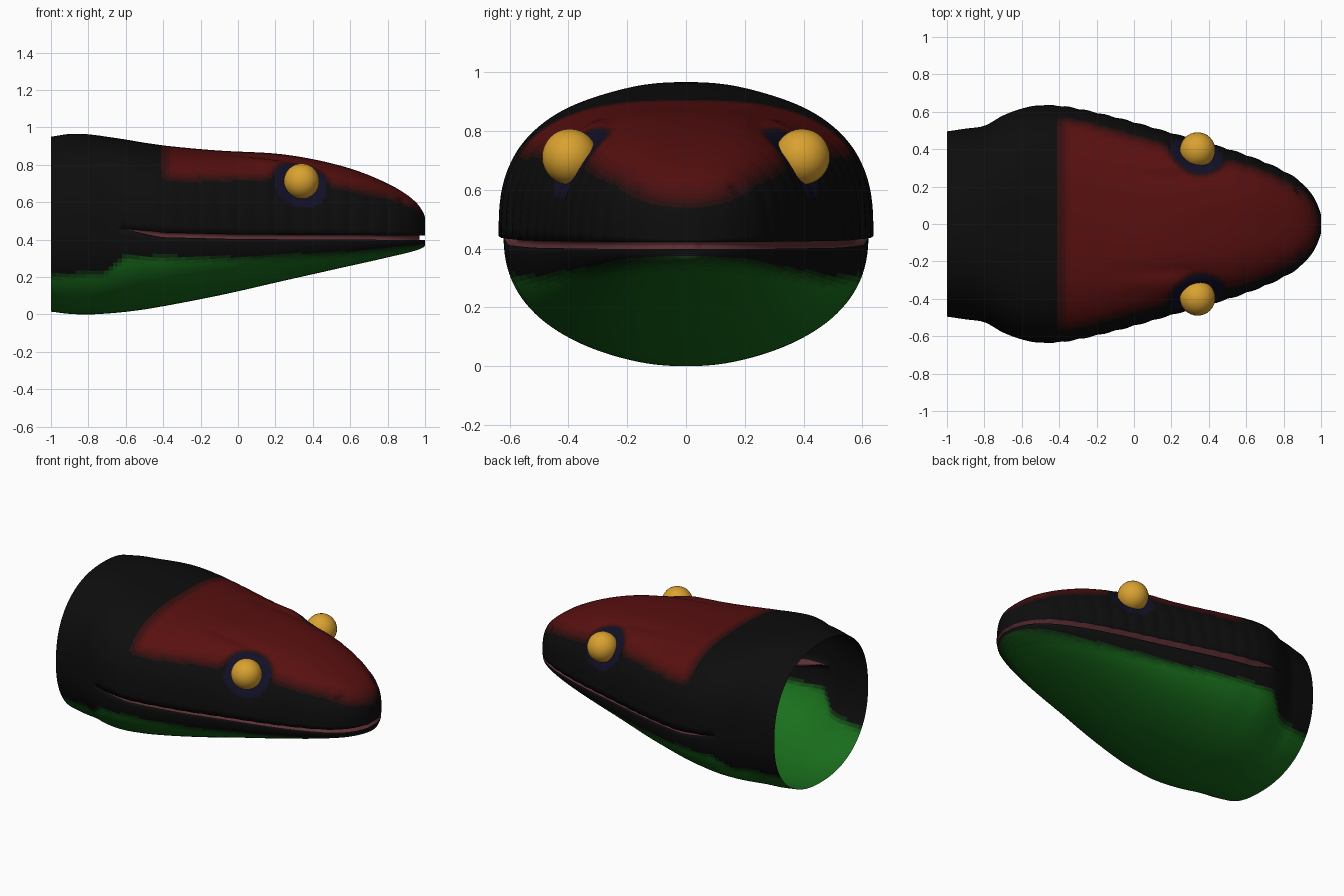
import bpy, bmesh, math
from mathutils import Vector

if "Cube" in bpy.data.objects:
    bpy.data.objects.remove(bpy.data.objects["Cube"])

# Stations along the head: x, half width, top z, bottom z
STATIONS = [
    (-1.0, .495, .95, .015), (-.9, .51, .965, .003), (-.8, .525, .963, 0), (-.7, .58, .95, .005),
    (-.6, .617, .935, .014), (-.5, .632, .918, .027), (-.35, .622, .898, .053), (-.1, .567, .876, .102),
    (.2, .483, .86, .17), (.4, .428, .83, .215), (.6, .365, .78, .26), (.8, .28, .70, .305),
    (.9, .215, .642, .328), (.96, .145, .59, .345), (.99, .08, .545, .358), (1.0, .04, .51, .37)]
LIP = [(-1, .47), (-.6, .455), (-.4, .425), (0, .415), (1, .41)]
RED_EDGE = [(-.4, .72), (.2, .73), (.5, .69), (.8, .63), (1, .55)]
GREEN_EDGE = [(-1, .21), (-.72, .22), (-.6, .31), (0, .30), (.6, .33), (1, .365)]
EYE = Vector((.34, .395, .712))
NOSTRIL = Vector((.9, .2, .612))


def smooth(a, b, v):
    k = min(1, max(0, (v - a) / (b - a)))
    return k * k * (3 - 2 * k)


def lerp(table, x):
    for (x0, v0), (x1, v1) in zip(table, table[1:]):
        if x <= x1:
            return v0 + (v1 - v0) * max(0, (x - x0) / (x1 - x0))
    return table[-1][1]


def station(x):
    """Cubic interpolation of the stations, in a parameter that rounds the snout."""
    par = lambda v: -math.sqrt(max(0, 1 - v) / 2)
    ts = [par(s[0]) for s in STATIONS]
    t, last = par(x), len(ts) - 1
    i = max(k for k in range(last) if ts[k] <= t + 1e-9)
    h = ts[i + 1] - ts[i]
    u = min(1, max(0, (t - ts[i]) / h))

    def slope(k, c):
        a, b = max(0, k - 1), min(last, k + 1)
        return (STATIONS[b][c] - STATIONS[a][c]) / (ts[b] - ts[a])
    return [(2*u**3 - 3*u**2 + 1) * STATIONS[i][c] + (u**3 - 2*u**2 + u) * h * slope(i, c)
            + (3*u**2 - 2*u**3) * STATIONS[i + 1][c] + (u**3 - u**2) * h * slope(i + 1, c)
            for c in (1, 2, 3)]


def bump(p, centre, radii):
    return math.exp(-sum(((a - b) / r) ** 2 for a, b, r in zip(p, centre, radii)))


NL, NU = 30, 46          # segments below and above the mouth


def half_ring(x):
    """Half cross-section from chin to crown, with the mouth groove between."""
    w, top, bot = station(x)
    lip = lerp(LIP, x)
    g = smooth(-.63, -.42, x)
    gap = .012 * g
    n_up = 2.3 + .5 * smooth(-1, -.6, x)
    wl = w * (1 - .035 * g)
    pts = []
    for k in range(NL + 1):
        a = math.pi / 2 * (1 - k / NL)
        c, s = max(0, math.cos(a)), max(0, math.sin(a))
        if k == 0:
            c = 0
        pts.append(Vector((x, wl * c ** (2 / 2.25), lip - gap - (lip - gap - bot) * s ** (2 / 2.25))))
    back = .03 * g * smooth(.75, 1, x)
    for z in (lip - gap, lip + gap):
        pts.append(Vector((x - back, max(wl - .035 * g, wl * .6), z)))
    for k in range(NU + 1):
        a = math.pi / 2 * k / NU
        c, s = max(0, math.cos(a)), max(0, math.sin(a))
        if k == NU:
            c = 0
        p = Vector((x, w * c ** (2 / n_up), lip + gap + (top - lip - gap) * s ** (2 / n_up)))
        if 0 < c:
            # lip scales, eye socket, cheek crease and nostril
            p.y += .006 * g * (1 - smooth(.85, .95, x)) * abs(math.sin(math.pi * x / .1)) * c ** 2
            p.y -= .035 * bump(p, EYE, (.12, .12, .13))
            p.y -= .018 * bump(p, (.1, .42, .815), (.12, .08, .03))
            d = .022 * bump(p, NOSTRIL, (.03, .04, .025))
            p.y -= d
            p.x -= d
        # brow ridge and shallow crown grooves
        p.z += .02 * bump(p, (.22, .36, .83), (.2, .07, .08))
        p.z -= .008 * bump(p, (.2, .25, .84), (.25, .035, .1))
        pts.append(p)
    return pts


# Materials: black, blends to red and green, mouth, eye
BLACK, RED, GREEN = (.004, .004, .004), (.1, .005, .005), (.01, .16, .012)
STEPS = 6


def material(name, rgb):
    m = bpy.data.materials.new(name)
    m.diffuse_color = (*rgb, 1)
    m.use_nodes = True
    m.node_tree.nodes["Principled BSDF"].inputs["Base Color"].default_value = m.diffuse_color
    return m


def blend(rgb, k):
    return [a + (b - a) * k / STEPS for a, b in zip(BLACK, rgb)]


mats = [material("black_skin", BLACK)]
mats += [material(f"red_skin_{k}", blend(RED, k)) for k in range(1, STEPS + 1)]
mats += [material(f"green_skin_{k}", blend(GREEN, k)) for k in range(1, STEPS + 1)]
mats += [material("mouth_pink", (.11, .028, .034)), material("socket_blue", (.006, .005, .02))]
eye_mat = material("eye_gold", (.7, .36, .03))


def skin_index(c, j):
    if NL <= j <= NL + 2 and c.x > -.61:
        return 2 * STEPS + 1
    d = (c - EYE).length
    if c.z > .5 and (d < .15 or (c - NOSTRIL).length < .025):
        return 2 * STEPS + 2
    e = lerp(RED_EDGE, c.x)
    k = round(STEPS * smooth(-.44, -.32, c.x) * smooth(e - .03, e + .06, c.z) * smooth(.14, .19, d))
    if k:
        return k
    e = lerp(GREEN_EDGE, c.x)
    k = round(STEPS * (1 - smooth(e - .04, e + .02, c.z)))
    return STEPS + k if k else 0


# Head skin: loft half the head, close the snout, mirror
NX = 150
rows = [half_ring(1 - 2 * (1 - i / NX) ** 2) for i in range(NX + 1)]
rows.append([Vector((p.x, 0, p.z)) for p in rows[-1]])
bm = bmesh.new()
grid = [[bm.verts.new(p) for p in row] for row in rows]
for r0, r1 in zip(grid, grid[1:]):
    for j in range(len(r0) - 1):
        f = bm.faces.new((r0[j], r1[j], r1[j + 1], r0[j + 1]))
        f.material_index = skin_index(f.calc_center_median(), j)
        f.smooth = True
bmesh.ops.remove_doubles(bm, verts=bm.verts, dist=1e-5)
mirrored = bmesh.ops.duplicate(bm, geom=bm.verts[:] + bm.edges[:] + bm.faces[:])["geom"]
for v in mirrored:
    if isinstance(v, bmesh.types.BMVert):
        v.co.y *= -1
bmesh.ops.reverse_faces(bm, faces=[f for f in mirrored if isinstance(f, bmesh.types.BMFace)])
bmesh.ops.remove_doubles(bm, verts=bm.verts, dist=1e-5)
mesh = bpy.data.meshes.new("head_skin")
bm.to_mesh(mesh)
bm.free()
for m in mats:
    mesh.materials.append(m)
head = bpy.data.objects.new("head_skin", mesh)
bpy.context.collection.objects.link(head)

# Eyes
for side, name in ((1, "left_eye"), (-1, "right_eye")):
    bpy.ops.mesh.primitive_uv_sphere_add(segments=32, ring_count=16, radius=.095,
                                         location=(EYE.x, side * EYE.y, EYE.z))
    eye = bpy.context.object
    eye.name = name
    eye.data.materials.append(eye_mat)
    bpy.ops.object.shade_smooth()
